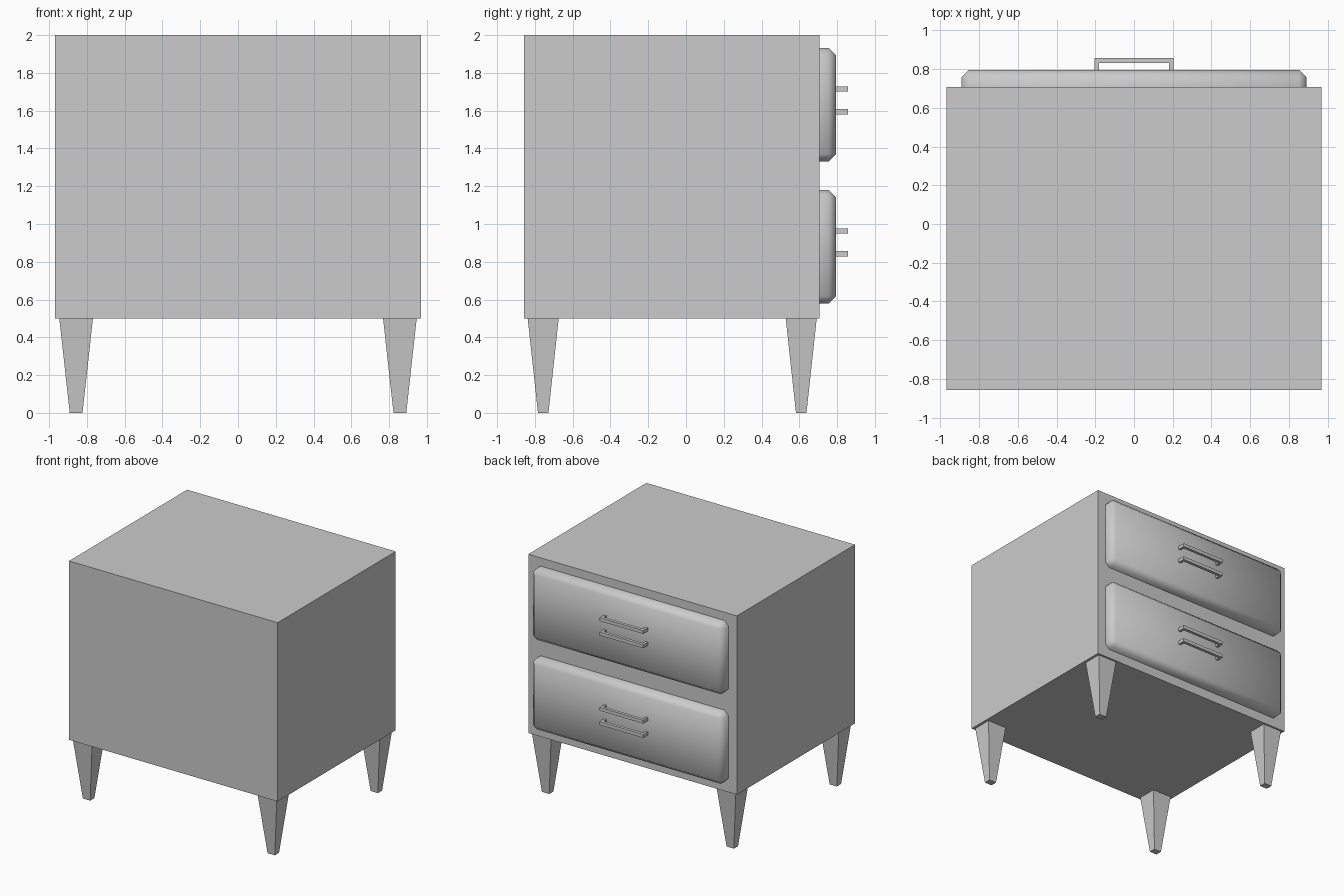
import bpy, bmesh

if "Cube" in bpy.data.objects:
    bpy.data.objects.remove(bpy.data.objects["Cube"])


def make_object(name, bm):
    bmesh.ops.recalc_face_normals(bm, faces=bm.faces)
    mesh = bpy.data.meshes.new(name)
    bm.to_mesh(mesh)
    bm.free()
    obj = bpy.data.objects.new(name, mesh)
    bpy.context.collection.objects.link(obj)
    return obj


def add_box(bm, lo, hi):
    verts = bmesh.ops.create_cube(bm, size=1)["verts"]
    for v in verts:
        for i in range(3):
            v.co[i] = (lo[i] + hi[i]) / 2 + v.co[i] * (hi[i] - lo[i])
    return verts


# Cabinet body
bm = bmesh.new()
add_box(bm, (-0.968, -0.857, 0.5), (0.968, 0.708, 2.0))
make_object("cabinet_body", bm)


# Tapered square legs
def leg(name, cx, cy):
    bm = bmesh.new()
    for v in add_box(bm, (-0.089, -0.082, 0), (0.089, 0.082, 0.5)):
        if v.co.z < 0.1:
            v.co.x *= 0.38
            v.co.y *= 0.34
        v.co.x += cx
        v.co.y += cy
    make_object(name, bm)


for side, cx in (("left", -0.857), ("right", 0.857)):
    for end, cy in (("back", 0.61), ("front", -0.756)):
        leg(f"{end}_{side}_leg", cx, cy)


# Drawer front: bevelled slab, softly shaded across its chamfers
def drawer(name, z0, z1):
    bm = bmesh.new()
    add_box(bm, (-0.892, 0.6, z0), (0.892, 0.795, z1))
    bmesh.ops.bevel(bm, geom=bm.edges[:], offset=0.039, segments=1,
                    profile=0.5, affect="EDGES")
    for f in bm.faces:
        f.smooth = True
    make_object(name, bm)


# Handle: U-shaped outline extruded upwards
def handle(name, z):
    bm = bmesh.new()
    outline = [(-0.203, 0.79), (-0.203, 0.857), (0.203, 0.857), (0.203, 0.79),
               (0.182, 0.79), (0.182, 0.831), (-0.182, 0.831), (-0.182, 0.79)]
    face = bm.faces.new([bm.verts.new((x, y, z)) for x, y in outline])
    top = bmesh.ops.extrude_face_region(bm, geom=[face])["geom"]
    for v in top:
        if isinstance(v, bmesh.types.BMVert):
            v.co.z += 0.028
    make_object(name, bm)


for label, z0 in (("lower", 0.579), ("upper", 1.331)):
    drawer(f"{label}_drawer", z0, z0 + 0.6)
    handle(f"{label}_drawer_bottom_handle", z0 + 0.25)
    handle(f"{label}_drawer_top_handle", z0 + 0.37)
